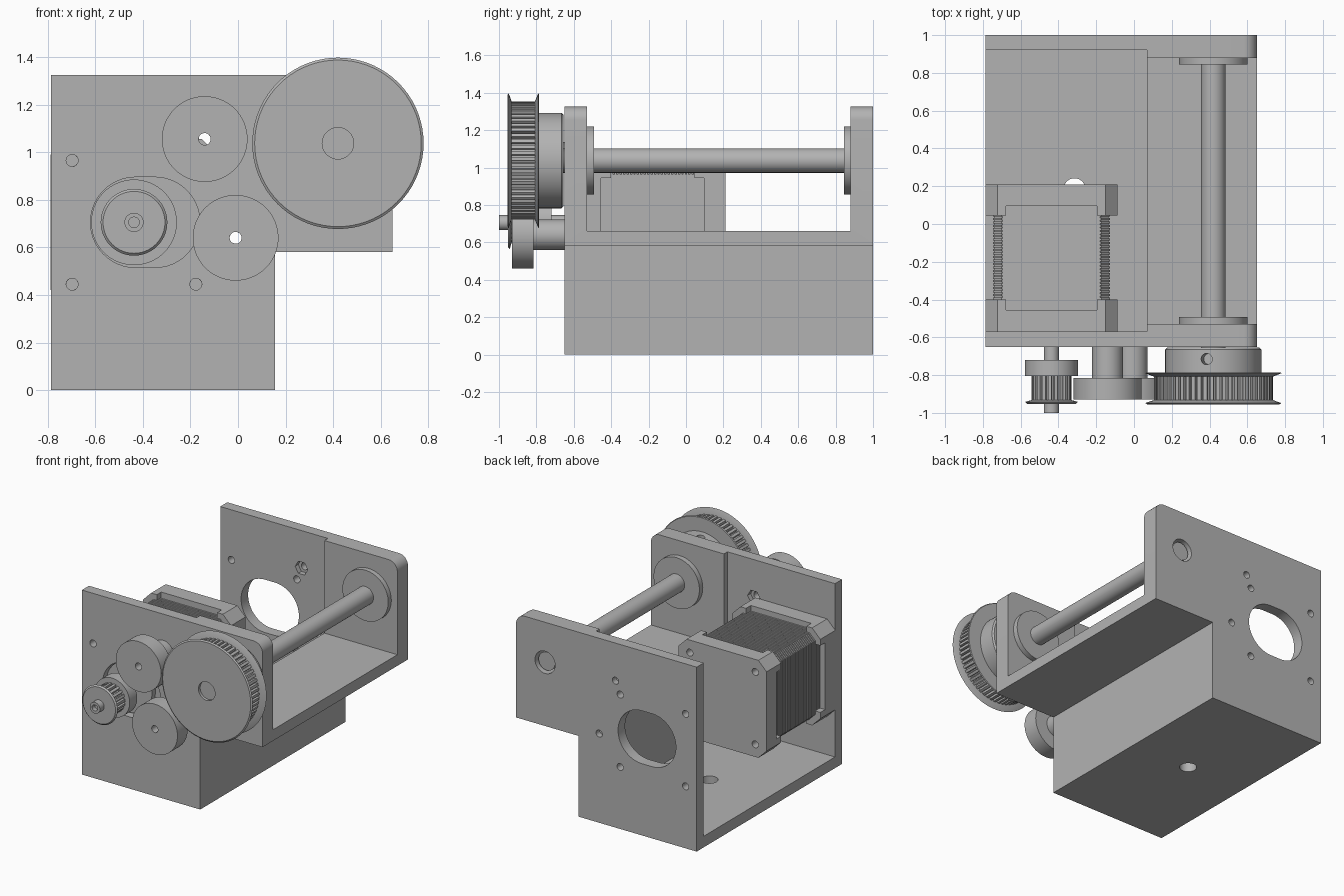
import bpy, bmesh, math
from mathutils import Matrix

if "Cube" in bpy.data.objects:
    bpy.data.objects.remove(bpy.data.objects["Cube"], do_unlink=True)

grey = bpy.data.materials.new("plain_grey")
grey.use_nodes = True
GREY = (0.45, 0.45, 0.45, 1)
grey.diffuse_color = GREY
next(n for n in grey.node_tree.nodes if n.type == "BSDF_PRINCIPLED").inputs["Base Color"].default_value = GREY

MOTOR = (-0.437, 0.705)
ROD = (0.42, 1.037)
ROLLERS = {"upper": (-0.14, 1.055), "lower": (-0.01, 0.64)}
BOLT = 0.26


def shade(mesh):
    mesh.shade_smooth()
    mesh.set_sharp_from_angle(angle=math.radians(30))


def finish(name, bm):
    bmesh.ops.recalc_face_normals(bm, faces=bm.faces)
    mesh = bpy.data.meshes.new(name)
    bm.to_mesh(mesh)
    bm.free()
    mesh.materials.append(grey)
    shade(mesh)
    obj = bpy.data.objects.new(name, mesh)
    bpy.context.scene.collection.objects.link(obj)
    return obj


def loft(name, sections):
    """Skin (outline, y) sections along y and cap both ends."""
    bm = bmesh.new()
    rings = [[bm.verts.new((x, y, z)) for x, z in pts] for pts, y in sections]
    for a, b in zip(rings, rings[1:]):
        for i in range(len(a)):
            bm.faces.new((a[i - 1], a[i], b[i], b[i - 1]))
    bm.faces.new(rings[0])
    bm.faces.new(rings[-1])
    return finish(name, bm)


def prism(name, pts, y0, y1):
    return loft(name, [(pts, y0), (pts, y1)])


def box(x0, x1, y0, y1, z0, z1):
    return prism("cutter", [(x0, z0), (x1, z0), (x1, z1), (x0, z1)], y0, y1)


def arc(c, r, a0=0, a1=360, n=48):
    """Points on an arc; a full circle leaves out the repeated end."""
    last = n if a1 - a0 == 360 else n - 1
    angles = [math.radians(a0 + (a1 - a0) * i / last) for i in range(n)]
    return [(c[0] + r * math.cos(a), c[1] + r * math.sin(a)) for a in angles]


def octagon(c, h, cut):
    k = h - cut
    return [(c[0] + x, c[1] + z) for x, z in
            ((h, -k), (h, k), (k, h), (-k, h), (-h, k), (-h, -k), (-k, -h), (k, -h))]


def gear(c, r, depth, teeth):
    step = 2 * math.pi / teeth
    pts = []
    for t in range(teeth):
        for f, rad in ((0, r), (0.55, r), (0.65, r - depth), (0.9, r - depth)):
            a = (t + f) * step
            pts.append((c[0] + rad * math.cos(a), c[1] + rad * math.sin(a)))
    return pts


def lathe(name, c, profile, closed=False):
    """Turn an (r, y) profile round the y axis through c."""
    bm = bmesh.new()
    vs = [bm.verts.new((r, y, 0)) for r, y in profile]
    edges = [bm.edges.new(p) for p in zip(vs, vs[1:])]
    if closed:
        edges.append(bm.edges.new((vs[-1], vs[0])))
    bmesh.ops.spin(bm, geom=vs + edges, cent=(0, 0, 0), axis=(0, 1, 0),
                   angle=2 * math.pi, steps=72)
    bmesh.ops.remove_doubles(bm, verts=bm.verts, dist=1e-5)
    bm.transform(Matrix.Translation((c[0], 0, c[1])))
    return finish(name, bm)


def disc(name, c, r, y0, y1):
    return lathe(name, c, [(0, y0), (r, y0), (r, y1), (0, y1)])


def tube(name, c, hole, r, y0, y1):
    return lathe(name, c, [(hole, y0), (r, y0), (r, y1), (hole, y1)], True)


def carve(obj, cutters):
    for cutter in cutters:
        cutter.hide_render = True
        mod = obj.modifiers.new("cut", "BOOLEAN")
        mod.operation, mod.solver, mod.object = "DIFFERENCE", "EXACT", cutter
    bpy.context.view_layer.update()
    graph = bpy.context.evaluated_depsgraph_get()
    mesh = bpy.data.meshes.new_from_object(obj.evaluated_get(graph))
    obj.modifiers.clear()
    obj.data = mesh
    shade(mesh)
    for cutter in cutters:
        bpy.data.objects.remove(cutter, do_unlink=True)


def hole(c, r, y0, y1, n=32):
    return prism("cutter", arc(c, r, n=n), y0, y1)


# Housing: stepped block with two open bays
outline = [(-0.785, 0), (0.155, 0), (0.155, 0.58), (0.65, 0.58)]
outline += arc((0.58, 1.255), 0.07, 0, 90, 10) + [(-0.785, 1.325)]
housing = prism("housing", outline, -0.65, 1.0)
carve(housing, [box(-1, 0.07, -0.57, 0.92, 0.08, 2)])
carve(housing, [box(0.05, 1, -0.53, 0.88, 0.66, 2)])

# Housing holes: motor slot, bolts, rod bore, roller bolts with nut pockets, drain
bolts = [(MOTOR[0] + sx * BOLT, MOTOR[1] + sz * BOLT) for sx in (-1, 1) for sz in (-1, 1)]
slot = arc((-0.35, 0.705), 0.19, -90, 90, 24) + arc((-0.43, 0.705), 0.19, 90, 270, 24)
cuts = [prism("cutter", slot, -0.8, 1.2), hole(ROD, 0.08, -0.8, 1.2)]
cuts += [hole(c, 0.025, -0.8, 1.2) for c in bolts + list(ROLLERS.values())]
drain = hole((0, 0), 0.057, -0.1, 0.2)
drain.data.transform(Matrix.Translation((-0.315, 0.185, 0)) @ Matrix.Rotation(math.pi / 2, 4, "X"))
carve(housing, cuts + [drain])
carve(housing, [hole(c, 0.05, y, y + 0.07, 6) for c in ROLLERS.values() for y in (-0.605, 0.885)])

# Motor: two end caps with corner blocks, grooved core, boss and shaft
mx, mz = MOTOR
for name, y0, y1, inner in (("front", -0.57, -0.40, -0.455), ("rear", 0.045, 0.21, 0.095)):
    cap = prism("motor_cap_" + name, octagon(MOTOR, 0.35, 0.065), y0, y1)
    a, b = (inner, y1 + 0.1) if name == "front" else (y0 - 0.1, inner)
    carve(cap, [box(mx - 0.24, mx + 0.24, a, b, 0, 2)])
    carve(cap, [box(mx - 1, mx + 1, a, b, mz - 0.24, mz + 0.24)])
    carve(cap, [hole(c, 0.025, y0 - 0.1, y1 + 0.1, 20) for c in bolts])

layers, LAMINATIONS = [], 30
pitch = 0.55 / LAMINATIONS
wide, narrow = octagon(MOTOR, 0.31, 0.045), octagon(MOTOR, 0.303, 0.045)
for i in range(LAMINATIONS):
    y = -0.455 + i * pitch
    layers += [(wide, y), (wide, y + pitch * 0.6), (narrow, y + pitch * 0.6), (narrow, y + pitch)]
loft("motor_core", layers)
disc("motor_boss", MOTOR, 0.18, -0.61, -0.56)
lathe("motor_shaft", MOTOR, [(0, -0.97), (0.022, -0.97), (0.022, -1), (0.04, -1),
                             (0.04, -0.6), (0, -0.6)])

# Small drive pulley
disc("small_pulley_collar", MOTOR, 0.14, -0.805, -0.72)
prism("small_pulley_teeth", gear(MOTOR, 0.105, 0.018, 20), -0.94, -0.80)
lathe("small_pulley_flange", MOTOR, [(0, -0.952), (0.13, -0.952), (0.14, -0.942), (0.105, -0.932), (0, -0.932)])

# Large driven pulley with hub and set screw holes
lathe("large_pulley_front_flange", ROD,
      [(0.066, -0.955), (0.35, -0.955), (0.36, -0.948), (0.315, -0.932), (0.066, -0.932)], True)
prism("large_pulley_teeth", gear(ROD, 0.315, 0.02, 60), -0.935, -0.80)
hub = lathe("large_pulley_hub", ROD,
            [(0.066, -0.655), (0.245, -0.655), (0.255, -0.665), (0.255, -0.785), (0.355, -0.785),
             (0.36, -0.79), (0.315, -0.808), (0.066, -0.808)], True)
screws = []
for tilt in (-8, -98):
    screw = hole((0, 0), 0.03, 0.15, 0.3, 20)
    screw.data.transform(Matrix.Translation((ROD[0], -0.715, ROD[1]))
                         @ Matrix.Rotation(math.radians(tilt), 4, "Y")
                         @ Matrix.Rotation(math.pi / 2, 4, "X"))
    screws.append(screw)
carve(hub, screws)

# Rod and its two bearing collars
disc("rod", ROD, 0.065, -0.92, 0.98)
tube("bearing_front", ROD, 0.064, 0.182, -0.532, -0.492)
tube("bearing_rear", ROD, 0.064, 0.182, 0.845, 0.882)

# Belt idler rollers on spacers
for name, c in ROLLERS.items():
    tube(name + "_roller", c, 0.025, 0.18, -0.93, -0.815)
    tube(name + "_roller_spacer", c, 0.025, 0.082, -0.817, -0.648)
